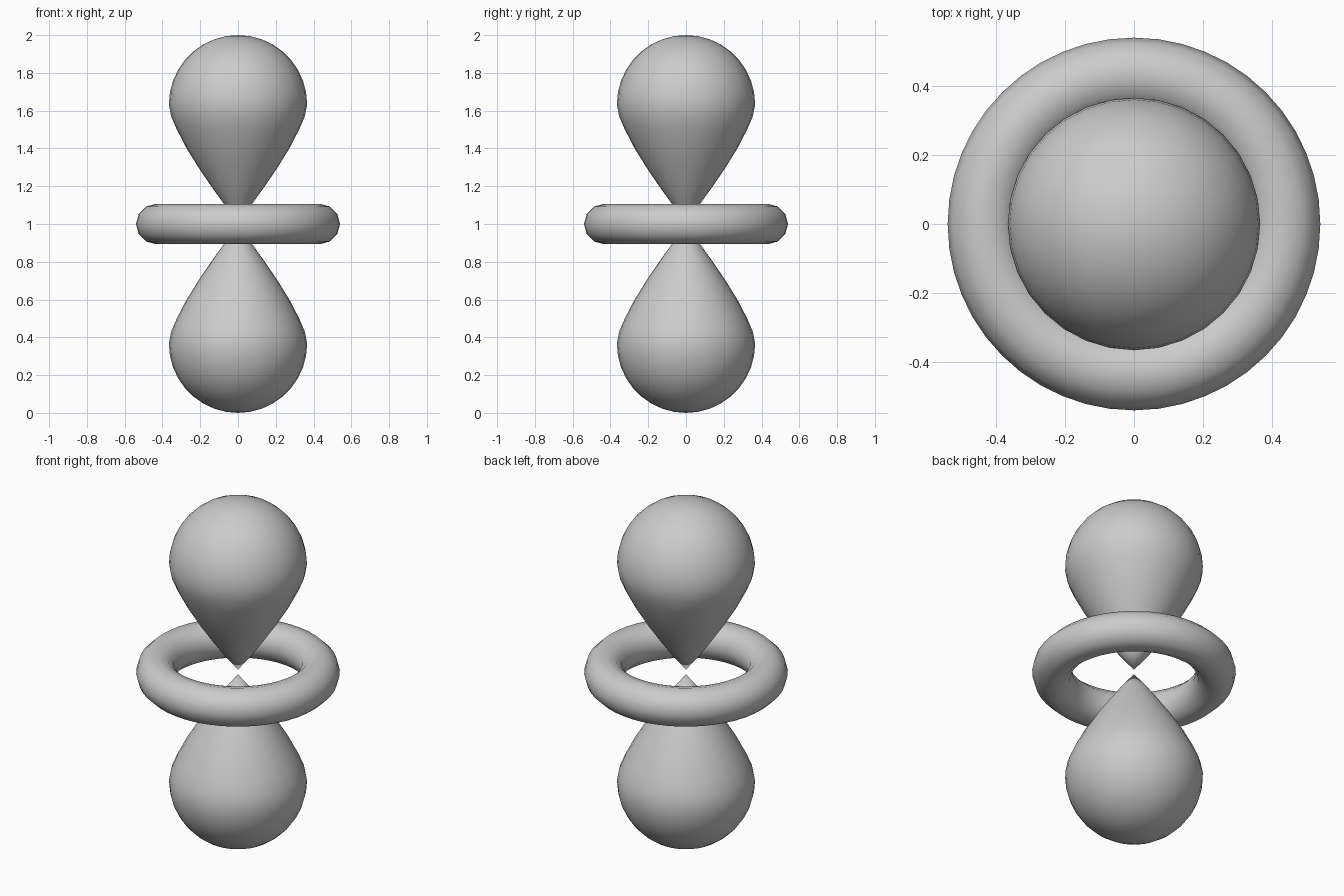
import bpy, bmesh
from math import sin, cos, pi

if "Cube" in bpy.data.objects:
    bpy.data.objects.remove(bpy.data.objects["Cube"])

R = 0.366          # widest lobe radius
C = 2.0 - R        # height of the widest section
SEG = 32

# lobe profile (radius, height): tapered flank, then a round cap
flank = [(0.0, 1.014), (0.07, 1.1), (0.142, 1.2), (0.21, 1.3),
         (0.272, 1.4), (0.324, 1.5), (0.354, 1.57)]
cap = [(R * cos(i * pi / 18), C + R * sin(i * pi / 18)) for i in range(9)]
profile = flank + cap + [(0.0, 2.0)]


def finish(bm, name):
    bmesh.ops.remove_doubles(bm, verts=bm.verts, dist=1e-5)
    bmesh.ops.recalc_face_normals(bm, faces=bm.faces)
    for f in bm.faces:
        f.smooth = True
    me = bpy.data.meshes.new(name)
    bm.to_mesh(me)
    bm.free()
    ob = bpy.data.objects.new(name, me)
    bpy.context.collection.objects.link(ob)
    return ob


def lathe(name, points, segments, closed=False):
    """Revolve a (radius, height) profile around the z axis."""
    bm = bmesh.new()
    vs = [bm.verts.new((r, 0, z)) for r, z in points]
    es = [bm.edges.new(p) for p in zip(vs, vs[1:])]
    if closed:
        es.append(bm.edges.new((vs[-1], vs[0])))
    bmesh.ops.spin(bm, geom=vs + es, cent=(0, 0, 0), axis=(0, 0, 1),
                   angle=2 * pi, steps=segments, use_merge=False)
    return finish(bm, name)


# upper teardrop and its mirror image below
lathe("upper_lobe", profile, SEG)
lathe("lower_lobe", [(r, 2.0 - z) for r, z in profile], SEG)

# ring around the gap between the lobes
tube = [(0.433 + 0.107 * cos(i * pi / 6), 1.0 + 0.107 * sin(i * pi / 6))
        for i in range(12)]
lathe("ring", tube, 48, closed=True)
